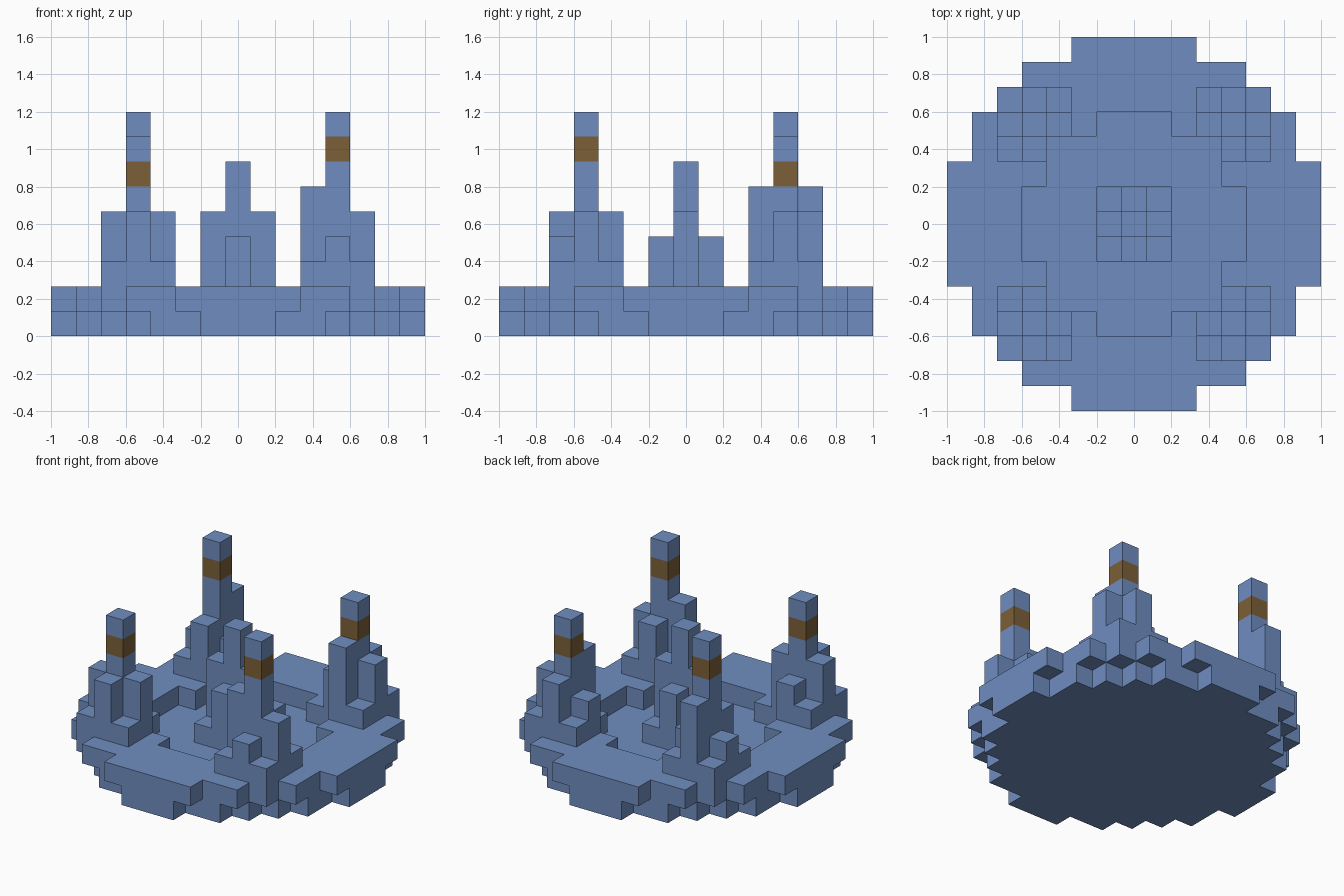
import bpy
import bmesh
import math
from mathutils import Vector

if "Cube" in bpy.data.objects:
    bpy.data.objects.remove(bpy.data.objects["Cube"], do_unlink=True)

U = 2 / 15  # block size


def make_material(name, rgb):
    mat = bpy.data.materials.new(name)
    mat.use_nodes = True
    mat.diffuse_color = (*rgb, 1)
    mat.node_tree.nodes["Principled BSDF"].inputs["Base Color"].default_value = (*rgb, 1)
    return mat


blue = make_material("slate_blue", (0.16, 0.27, 0.53))
brown = make_material("brown", (0.2, 0.115, 0.04))

parts = {}      # part name -> set of block cells
filled = set()  # every occupied cell


def column(part, x, y, bottom, top):
    for z in range(bottom, top):
        if (x, y, z) not in filled:
            filled.add((x, y, z))
            parts.setdefault(part, set()).add((x, y, z))


# Stepped round base: half width of each row, by distance from the middle
lower_rows = [7, 7, 6, 6, 5, 4, 3, 1]
rim_rows = [7, 7, 7, 6, 6, 5, 4, 2]
pit_rows = [4, 4, 3, 3, 1]
for y in range(-7, 8):
    for x in range(-7, 8):
        ax, ay = abs(x), abs(y)
        if ax <= lower_rows[ay]:
            column("base_floor", x, y, 0, 1)
        in_pit = ay < len(pit_rows) and ax <= pit_rows[ay]
        if ax <= rim_rows[ay] and not in_pit:
            column("raised_rim", x, y, 1, 2)

# Central spire on a square plinth
for x in (-1, 0, 1):
    for y in (-1, 0, 1):
        column("spire_plinth", x, y, 1, 2)
column("center_spire", 0, 0, 2, 7)
for s in (-1, 1):
    column("center_spire", s, 0, 2, 5)
    column("center_spire", 0, s, 2, 4)

# Corner towers: side x, side y, height, arm heights (west, east, south, north)
towers = {
    "front_left_tower": (1, -1, 9, (6, 5, 4, 5)),
    "front_right_tower": (-1, -1, 8, (5, 5, 5, 4)),
    "back_left_tower": (1, 1, 8, (4, 5, 6, 5)),
    "back_right_tower": (-1, 1, 9, (4, 4, 5, 6)),
}
arms = ((-1, 0), (1, 0), (0, -1), (0, 1))
for name, (sx, sy, height, arm_heights) in towers.items():
    cx, cy = 4 * sx, 4 * sy
    column(name + "_band", cx, cy, height - 2, height - 1)
    column(name, cx, cy, 2, height)
    for (dx, dy), h in zip(arms, arm_heights):
        column(name, cx + dx, cy + dy, 2, h)
    # Low feet on the outer corners
    for dx, dy in ((sx, sy), (-sx, sy), (sx, -sy)):
        column(name, cx + dx, cy + dy, 2, 3)


def build(name, cells):
    """Skin the exposed sides of a part's blocks and merge flat areas."""
    bm = bmesh.new()
    for cell in sorted(cells):
        for axis in range(3):
            for sign in (-1, 1):
                n = Vector((0, 0, 0))
                n[axis] = sign
                if tuple(int(c + d) for c, d in zip(cell, n)) in filled:
                    continue
                a = Vector((0, 0, 0))
                a[(axis + 1) % 3] = 1
                b = n.cross(a)
                mid = Vector(cell) + Vector((0, 0, 0.5)) + n / 2
                corners = (-a - b, a - b, a + b, b - a)
                bm.faces.new([bm.verts.new((mid + c / 2) * U) for c in corners])
    bmesh.ops.remove_doubles(bm, verts=bm.verts, dist=U / 100)
    bmesh.ops.dissolve_limit(bm, angle_limit=math.radians(1),
                             verts=bm.verts, edges=bm.edges)
    mesh = bpy.data.meshes.new(name)
    bm.to_mesh(mesh)
    bm.free()
    mesh.materials.append(brown if name.endswith("_band") else blue)
    bpy.context.collection.objects.link(bpy.data.objects.new(name, mesh))


for part_name, part_cells in parts.items():
    build(part_name, part_cells)
